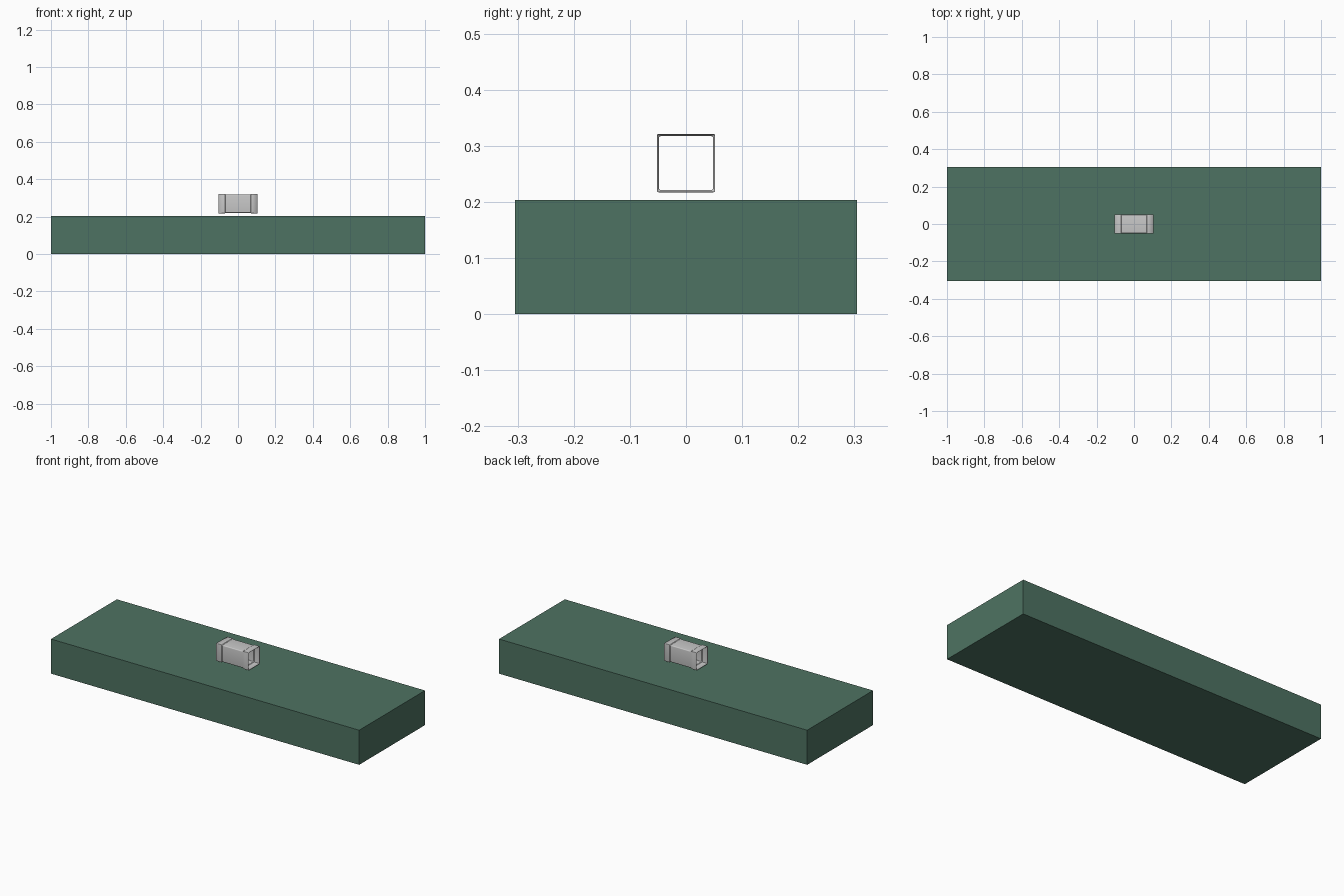
import bpy, bmesh
from math import cos, sin, pi

cube = bpy.data.objects.get("Cube")
if cube:
    bpy.data.objects.remove(cube, do_unlink=True)


def material(name, rgb):
    mat = bpy.data.materials.new(name)
    mat.use_nodes = True
    mat.diffuse_color = (*rgb, 1)
    mat.node_tree.nodes["Principled BSDF"].inputs["Base Color"].default_value = (*rgb, 1)
    return mat


def add_object(name, bm, mat):
    bmesh.ops.recalc_face_normals(bm, faces=bm.faces)
    mesh = bpy.data.meshes.new(name)
    bm.to_mesh(mesh)
    bm.free()
    mesh.materials.append(mat)
    obj = bpy.data.objects.new(name, mesh)
    bpy.context.collection.objects.link(obj)
    return obj


def rounded_square(half, radius, steps=4):
    """Outline of a square with rounded corners."""
    points = []
    for corner in range(4):
        mid = corner * pi / 2 + pi / 4
        sy = 1 if cos(mid) > 0 else -1
        sz = 1 if sin(mid) > 0 else -1
        for i in range(steps + 1):
            a = corner * pi / 2 + i * pi / 2 / steps
            points.append((sy * (half - radius) + radius * cos(a),
                           sz * (half - radius) + radius * sin(a)))
    return points


green = material("muted green", (0.076, 0.171, 0.122))
grey = material("light grey", (0.58, 0.58, 0.58))

# Slab
bm = bmesh.new()
bmesh.ops.create_cube(bm, size=1)
for v in bm.verts:
    v.co = (v.co.x * 2, v.co.y * 0.61, (v.co.z + 0.5) * 0.203)
add_object("base_slab", bm, green)

# Thin open sleeve, slightly wider at both ends, floating over the slab
half_sections = [(0.105, 0.052, 0.003), (0.07, 0.052, 0.003), (0.066, 0.0495, 0.005)]
sections = [(-x, h, r) for x, h, r in half_sections] + half_sections[::-1]
bm = bmesh.new()
rings = [[bm.verts.new((x, y, z + 0.269)) for y, z in rounded_square(h, r)]
         for x, h, r in sections]
for a, b in zip(rings, rings[1:]):
    for i in range(len(a)):
        j = (i + 1) % len(a)
        bm.faces.new((a[i], a[j], b[j], b[i]))
sleeve = add_object("square_sleeve", bm, grey)
wall = sleeve.modifiers.new("wall", 'SOLIDIFY')
wall.thickness = 0.0015
wall.offset = -1

# Smooth rounded corners, crisp edges
bpy.context.view_layer.objects.active = sleeve
sleeve.select_set(True)
bpy.ops.object.shade_smooth_by_angle(angle=pi / 6)
